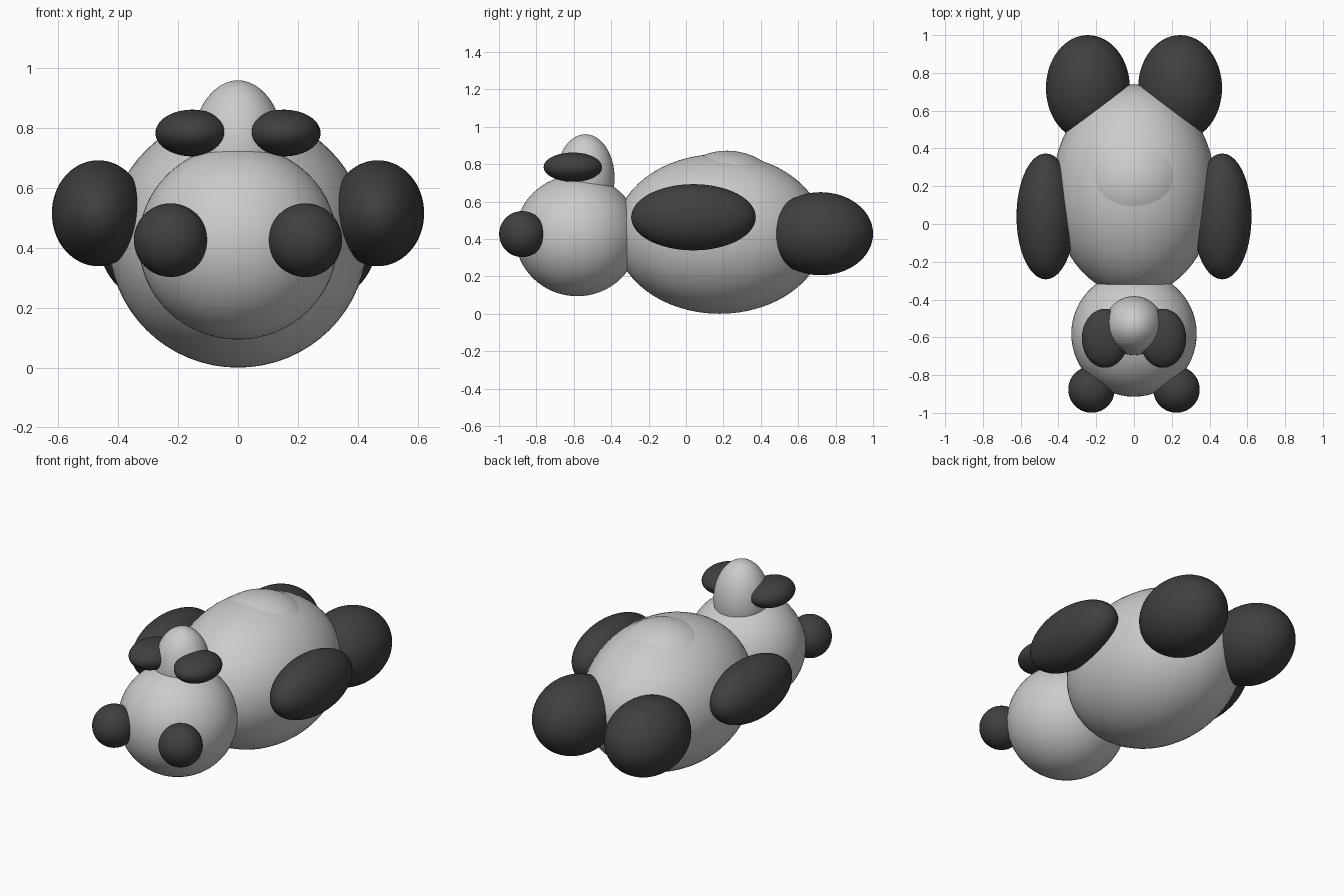
import bpy

if "Cube" in bpy.data.objects:
    bpy.data.objects.remove(bpy.data.objects["Cube"])

dark = bpy.data.materials.new("dark_grey")
dark.diffuse_color = (0.05, 0.05, 0.05, 1)
dark.use_nodes = True
dark.node_tree.nodes["Principled BSDF"].inputs["Base Color"].default_value = dark.diffuse_color


def ellipsoid(name, centre, radii, material=None):
    bpy.ops.mesh.primitive_uv_sphere_add(segments=64, ring_count=32, radius=1, location=centre)
    ob = bpy.context.object
    ob.name = name
    ob.scale = radii
    bpy.ops.object.transform_apply(location=False, rotation=False, scale=True)
    bpy.ops.object.shade_smooth()
    if material:
        ob.data.materials.append(material)
    return ob


def pair(name, centre, radii):
    # dark parts mirrored across x = 0
    x, y, z = centre
    for side, s in (("left", -1), ("right", 1)):
        ellipsoid(f"{side}_{name}", (s * x, y, z), radii, dark)


# light parts along the centre line
ellipsoid("body", (0, 0.18, 0.427), (0.432, 0.56, 0.427))
ellipsoid("back_hump", (0, 0.22, 0.522), (0.34, 0.35, 0.35))
ellipsoid("head", (0, -0.582, 0.418), (0.332, 0.332, 0.324))
ellipsoid("snout", (0, -0.538, 0.725), (0.156, 0.156, 0.235))

# dark paired parts
pair("arm", (0.467, 0.04, 0.516), (0.155, 0.333, 0.177))
pair("leg", (0.244, 0.72, 0.428), (0.222, 0.28, 0.222))
pair("ear", (0.225, -0.876, 0.426), (0.123, 0.123, 0.123))
pair("eye_patch", (0.153, -0.605, 0.784), (0.123, 0.156, 0.078))
